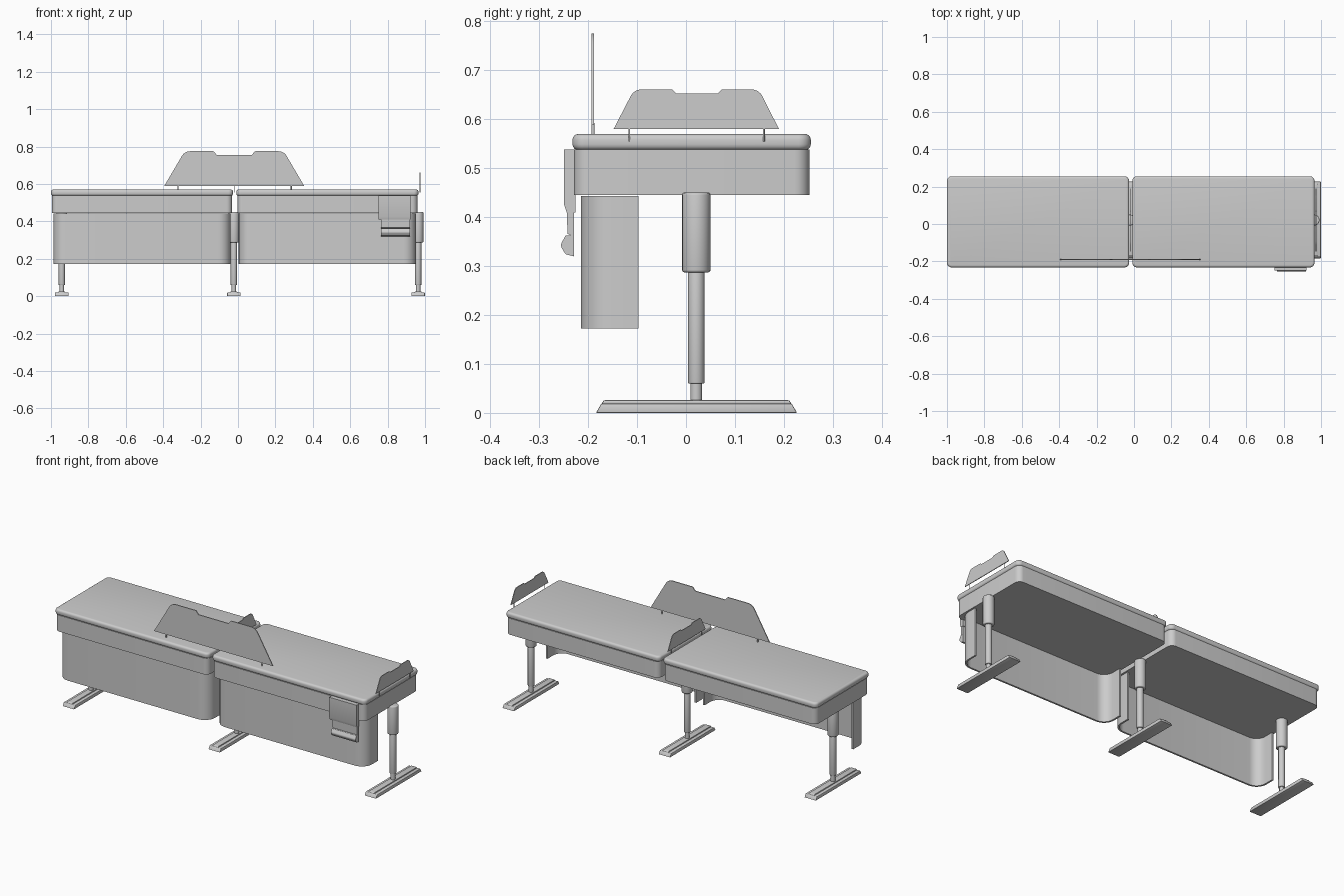
import bpy
import bmesh
import math
from mathutils import Vector

default = bpy.data.objects.get("Cube")
if default:
    bpy.data.objects.remove(default, do_unlink=True)

COLOUR = (0.604, 0.604, 0.604, 1)
grey = bpy.data.materials.new("plain grey")
grey.use_nodes = True
grey.diffuse_color = COLOUR
grey.node_tree.nodes["Principled BSDF"].inputs["Base Color"].default_value = COLOUR


def finish(name, bm, bevel=0.0, segments=3):
    """Bevel the sharp edges, make the object and smooth its curved faces."""
    bmesh.ops.recalc_face_normals(bm, faces=bm.faces)
    if bevel:
        sharp = [e for e in bm.edges if e.calc_face_angle(0) > math.radians(35)]
        bmesh.ops.bevel(bm, geom=sharp, offset=bevel, segments=segments,
                        profile=0.5, affect='EDGES', clamp_overlap=True)
    mesh = bpy.data.meshes.new(name)
    bm.to_mesh(mesh)
    bm.free()
    mesh.materials.append(grey)
    obj = bpy.data.objects.new(name, mesh)
    bpy.context.collection.objects.link(obj)
    bpy.ops.object.select_all(action='DESELECT')
    obj.select_set(True)
    bpy.context.view_layer.objects.active = obj
    bpy.ops.object.shade_smooth_by_angle(angle=math.radians(35))


def fillet(corners, steps=8):
    """Outline from (u, v) corners or (u, v, radius) rounded corners."""
    out = []
    for i, corner in enumerate(corners):
        p = Vector(corner[:2])
        if len(corner) < 3:
            out.append(p)
            continue
        a = (Vector(corners[i - 1][:2]) - p).normalized()
        b = (Vector(corners[(i + 1) % len(corners)][:2]) - p).normalized()
        half = a.angle(b) / 2
        r = corner[2]
        centre = p + (a + b).normalized() * r / math.sin(half)
        reach = r / math.tan(half)
        start = (p + a * reach - centre).normalized()
        end = (p + b * reach - centre).normalized()
        out += [centre + start.slerp(end, k / steps).normalized() * r
                for k in range(steps + 1)]
    return out


def prism(name, corners, axis, lo, hi, bevel=0.0, segments=3):
    """Extrude an outline along an axis from lo to hi."""
    place = {'x': lambda u, v, w: (w, u, v),
             'y': lambda u, v, w: (u, w, v),
             'z': lambda u, v, w: (u, v, w)}[axis]
    bm = bmesh.new()
    outline = fillet(corners)
    rings = [[bm.verts.new(place(p.x, p.y, w)) for p in outline] for w in (lo, hi)]
    for ring in rings:
        bm.faces.new(ring)
    for i in range(len(outline)):
        bm.faces.new((rings[0][i - 1], rings[0][i], rings[1][i], rings[1][i - 1]))
    finish(name, bm, bevel, segments)


def rod(name, x, y, radius, z0, z1, bevel=0.0, sides=24):
    bm = bmesh.new()
    bmesh.ops.create_cone(bm, cap_ends=True, segments=sides, radius1=radius,
                          radius2=radius, depth=z1 - z0)
    bmesh.ops.translate(bm, verts=bm.verts, vec=(x, y, (z0 + z1) / 2))
    finish(name, bm, bevel)


def rectangle(x0, x1, y0, y1, r):
    return [(x0, y0, r), (x1, y0, r), (x1, y1, r), (x0, y1, r)]


# Two table sections, each with a top, an apron body and a curved front skirt
for side, cx in (("right", -0.513), ("left", 0.478)):
    prism(side + "_table_top", rectangle(cx - 0.487, cx + 0.487, -0.232, 0.255, 0.025),
          'z', 0.537, 0.57, bevel=0.012, segments=4)
    prism(side + "_table_body", rectangle(cx - 0.482, cx + 0.482, -0.229, 0.252, 0.03),
          'z', 0.445, 0.538)
    x0, x1, wall = cx - 0.474, cx + 0.474, 0.01
    prism(side + "_front_skirt", [
        (x0, -0.097), (x0, -0.215, 0.065), (x1, -0.215, 0.065), (x1, -0.097),
        (x1 - wall, -0.097), (x1 - wall, -0.215 + wall, 0.055),
        (x0 + wall, -0.215 + wall, 0.055), (x0 + wall, -0.097)], 'z', 0.172, 0.443)

# Three telescopic legs on long flat feet
LEG_Y = 0.021
for place, x in (("right", -0.942), ("middle", -0.022), ("left", 0.963)):
    rod(place + "_leg_sleeve", x, LEG_Y, 0.029, 0.287, 0.45, bevel=0.005)
    rod(place + "_leg_tube", x, LEG_Y, 0.017, 0.06, 0.29, bevel=0.002)
    rod(place + "_leg_rod", x, LEG_Y, 0.012, 0.02, 0.065)
    prism(place + "_foot", [(-0.184, 0), (0.227, 0), (0.216, 0.019), (-0.173, 0.019)],
          'x', x - 0.036, x + 0.036, bevel=0.002, segments=2)
    prism(place + "_foot_ridge", [(-0.173, 0.018), (0.216, 0.018), (0.211, 0.026), (-0.168, 0.026)],
          'x', x - 0.018, x + 0.018, bevel=0.003, segments=2)

# Large front screen with a shallow notch, on two pins
prism("front_screen", [
    (-0.395, 0.588), (0.355, 0.588), (0.245, 0.775, 0.05), (0.09, 0.775, 0.008),
    (0.075, 0.756), (-0.115, 0.756), (-0.13, 0.775, 0.008), (-0.285, 0.775, 0.05)],
    'y', -0.193, -0.188)
for x in (-0.32, 0.285):
    rod("front_screen_pin", x, -0.19, 0.003, 0.565, 0.592, sides=12)

# Two small cross screens, one at the joint and one at the end
for place, x in (("middle", -0.018), ("end", 0.973)):
    prism(place + "_screen", [
        (-0.148, 0.58), (0.19, 0.58), (0.149, 0.661, 0.025), (0.073, 0.661, 0.004),
        (0.065, 0.653), (-0.02, 0.653), (-0.028, 0.661, 0.004), (-0.106, 0.661, 0.025)],
        'x', x - 0.002, x + 0.002)
    for y in (-0.116, 0.159):
        rod(place + "_screen_pin", x, y, 0.002, 0.555, 0.583, sides=12)

# Hanging holder on the front of the left section
prism("holder_plate", [
    (-0.226, 0.538), (-0.249, 0.538), (-0.249, 0.425), (-0.244, 0.41), (-0.226, 0.41)],
    'x', 0.75, 0.922)
prism("holder_neck", [
    (-0.229, 0.42), (-0.244, 0.42), (-0.242, 0.366), (-0.229, 0.36)], 'x', 0.765, 0.92)
prism("holder_lip", [
    (-0.229, 0.363), (-0.246, 0.363, 0.004), (-0.257, 0.342, 0.012),
    (-0.246, 0.324, 0.006), (-0.229, 0.32)], 'x', 0.765, 0.92)
